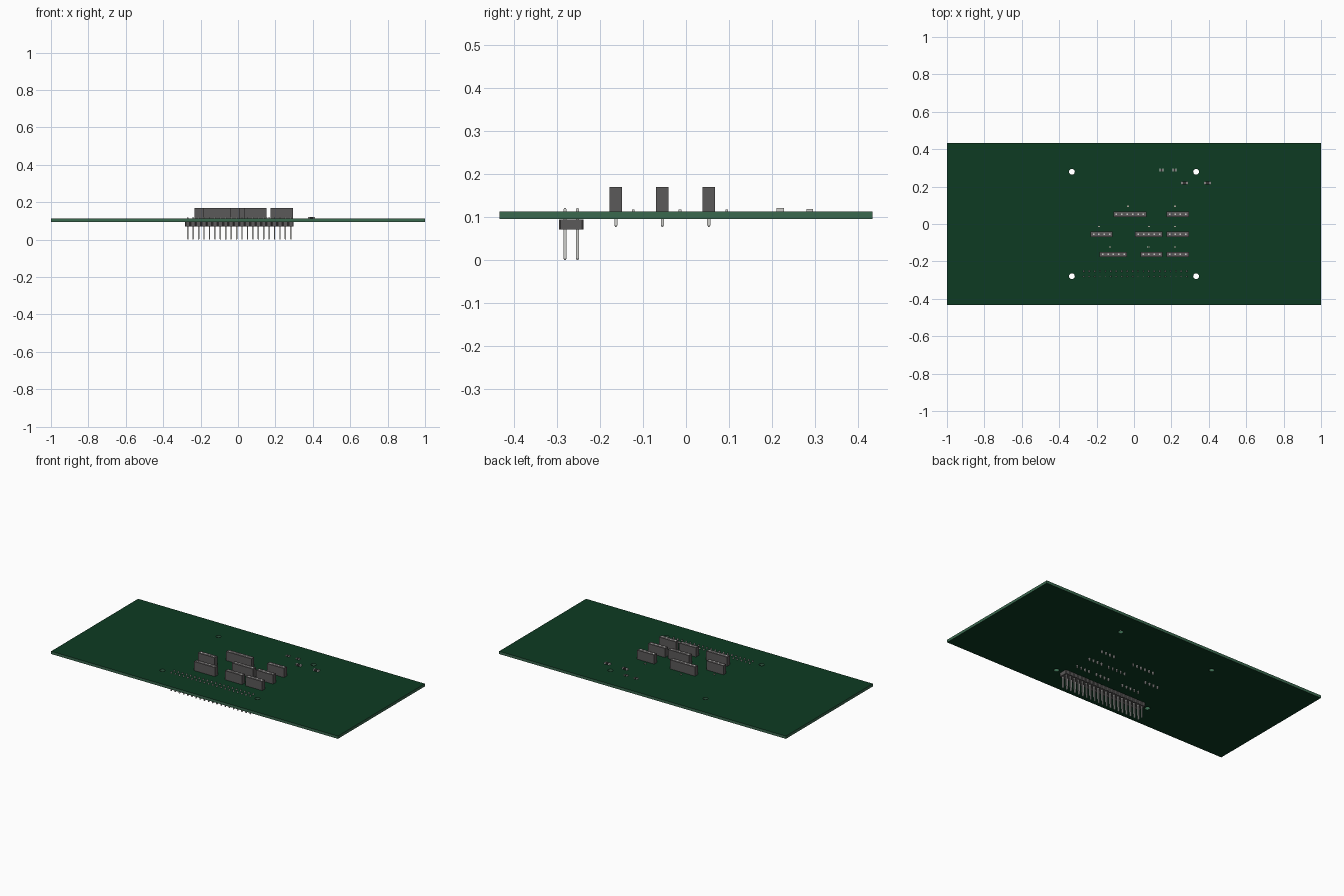
import bpy, bmesh
from mathutils import Matrix

if "Cube" in bpy.data.objects:
    bpy.data.objects.remove(bpy.data.objects["Cube"])

PITCH = 0.029
Z0, Z1 = 0.095, 0.112          # board underside and top


def material(name, rgb):
    m = bpy.data.materials.new(name)
    m.diffuse_color = (*rgb, 1)
    m.use_nodes = True
    m.node_tree.nodes["Principled BSDF"].inputs["Base Color"].default_value = m.diffuse_color
    return m


GREEN = material("board green", (0.004, 0.043, 0.016))
EDGE = material("board edge green", (0.042, 0.138, 0.076))
PLASTIC = material("dark grey plastic", (0.105, 0.10, 0.10))
METAL = material("pin silver", (0.62, 0.62, 0.60))
CERAMIC = material("chip brown", (0.22, 0.16, 0.11))
RESIN = material("chip black", (0.03, 0.03, 0.03))


def box(bm, x0, x1, y0, y1, z0, z1, mat=0):
    m = Matrix.Translation(((x0 + x1) / 2, (y0 + y1) / 2, (z0 + z1) / 2)) \
        @ Matrix.Diagonal((x1 - x0, y1 - y0, z1 - z0, 1))
    verts = bmesh.ops.create_cube(bm, size=1, matrix=m)["verts"]
    for f in {f for v in verts for f in v.link_faces}:
        f.material_index = mat
    return verts


def pin(bm, x, y, z0, z1, w=0.0073, mat=0):
    """Square pin with tapered tips at both ends."""
    t, rings = 0.004, []
    for z, r in ((z0, w / 4), (z0 + t, w / 2), (z1 - t, w / 2), (z1, w / 4)):
        rings.append([bm.verts.new((x + a * r, y + b * r, z))
                      for a, b in ((-1, -1), (1, -1), (1, 1), (-1, 1))])
    faces = [bm.faces.new(rings[0][::-1]), bm.faces.new(rings[-1])]
    for lo, hi in zip(rings, rings[1:]):
        for i in range(4):
            j = (i + 1) % 4
            faces.append(bm.faces.new((lo[i], lo[j], hi[j], hi[i])))
    for f in faces:
        f.material_index = mat


def finish(name, bm, *mats):
    me = bpy.data.meshes.new(name)
    bm.to_mesh(me)
    bm.free()
    for m in mats:
        me.materials.append(m)
    ob = bpy.data.objects.new(name, me)
    bpy.context.collection.objects.link(ob)
    return ob


# Mounting hole cutter
bm = bmesh.new()
for x in (-0.332, 0.332):
    for y in (-0.279, 0.279):
        bmesh.ops.create_cone(bm, cap_ends=True, segments=24, radius1=0.0155,
                              radius2=0.0155, depth=0.1,
                              matrix=Matrix.Translation((x, y, 0.104)))
cutter = finish("hole_cutter", bm, EDGE)
cutter.hide_render = True

# Circuit board: green faces, paler edges
bm = bmesh.new()
box(bm, -1, 1, -0.433, 0.433, Z0, Z1)
for f in bm.faces:
    f.material_index = 0 if abs(f.normal.z) > 0.5 else 1
board = finish("circuit_board", bm, GREEN, EDGE)
cut = board.modifiers.new("holes", "BOOLEAN")
cut.object = cutter
cut.solver = "EXACT"
bpy.context.view_layer.objects.active = board
bpy.ops.object.modifier_apply(modifier=cut.name)
bpy.data.objects.remove(cutter)
for p in board.data.polygons:
    p.material_index = 0 if abs(p.normal.z) > 0.5 else 1

# Two-row pin header under the board
housing, pins = bmesh.new(), bmesh.new()
hx, hy, c = 0.0145, 0.0285, 0.004
for i in range(20):
    x = -0.2685 + i * PITCH
    outline = [(-hx + c, -hy), (hx - c, -hy), (hx, -hy + c), (hx, hy - c),
               (hx - c, hy), (-hx + c, hy), (-hx, hy - c), (-hx, -hy + c)]
    base = housing.faces.new([housing.verts.new((x + a, -0.2665 + b, 0.071))
                              for a, b in outline])
    top = bmesh.ops.extrude_face_region(housing, geom=[base])["geom"]
    bmesh.ops.translate(housing, vec=(0, 0, 0.0235),
                        verts=[v for v in top if isinstance(v, bmesh.types.BMVert)])
    for y in (-0.281, -0.252):
        pin(pins, x, y, 0.0, 0.121)
bmesh.ops.recalc_face_normals(housing, faces=housing.faces)
finish("header_housing", housing, PLASTIC)
finish("header_pins", pins, METAL)

# Single-row sockets: (centre x, centre y, pin count)
sockets = [(-0.022, 0.053, 6), (0.234, 0.053, 4),
           (-0.173, -0.055, 4), (0.080, -0.055, 5), (0.234, -0.055, 4),
           (-0.110, -0.163, 5), (0.094, -0.163, 4), (0.234, -0.163, 4)]
for k, (cx, cy, n) in enumerate(sockets, 1):
    bm = bmesh.new()
    half = n * PITCH / 2 + 0.001
    box(bm, cx - half, cx + half, cy - 0.0143, cy + 0.0143, Z1, 0.169)
    for i in range(n):
        x = cx + (i - (n - 1) / 2) * PITCH
        pin(bm, x, cy, 0.077, Z1 + 0.002, mat=1)
        box(bm, x - 0.004, x + 0.004, cy - 0.004, cy + 0.004, 0.168, 0.1695, 1)
    finish(f"socket_{k}", bm, PLASTIC, METAL)


def chip(name, x, y, length, width, height, body):
    """Surface-mount chip with a metal cap at each end."""
    bm = bmesh.new()
    h, w, cap = length / 2, width / 2, length * 0.23
    box(bm, x - h + cap, x + h - cap, y - w * 0.97, y + w * 0.97,
        Z1, Z1 + height * 0.96, 0)
    box(bm, x - h, x - h + cap, y - w, y + w, Z1, Z1 + height, 1)
    box(bm, x + h - cap, x + h, y - w, y + w, Z1, Z1 + height, 1)
    finish(name, bm, body, METAL)


# Small capacitors behind each socket
small = [(-0.128, -0.123), (0.077, -0.123), (0.219, -0.123), (-0.187, -0.014),
         (0.080, -0.014), (0.219, -0.014), (-0.032, 0.095), (0.219, 0.095)]
for k, (x, y) in enumerate(small, 1):
    chip(f"small_capacitor_{k}", x, y, 0.0125, 0.006, 0.005, CERAMIC)

# Larger chips near the back edge
for k, x in enumerate((0.270, 0.393), 1):
    chip(f"large_chip_{k}", x, 0.219, 0.036, 0.017, 0.009, RESIN)
for k, x in enumerate((0.147, 0.217), 1):
    chip(f"resistor_{k}", x, 0.288, 0.023, 0.015, 0.006, RESIN)
